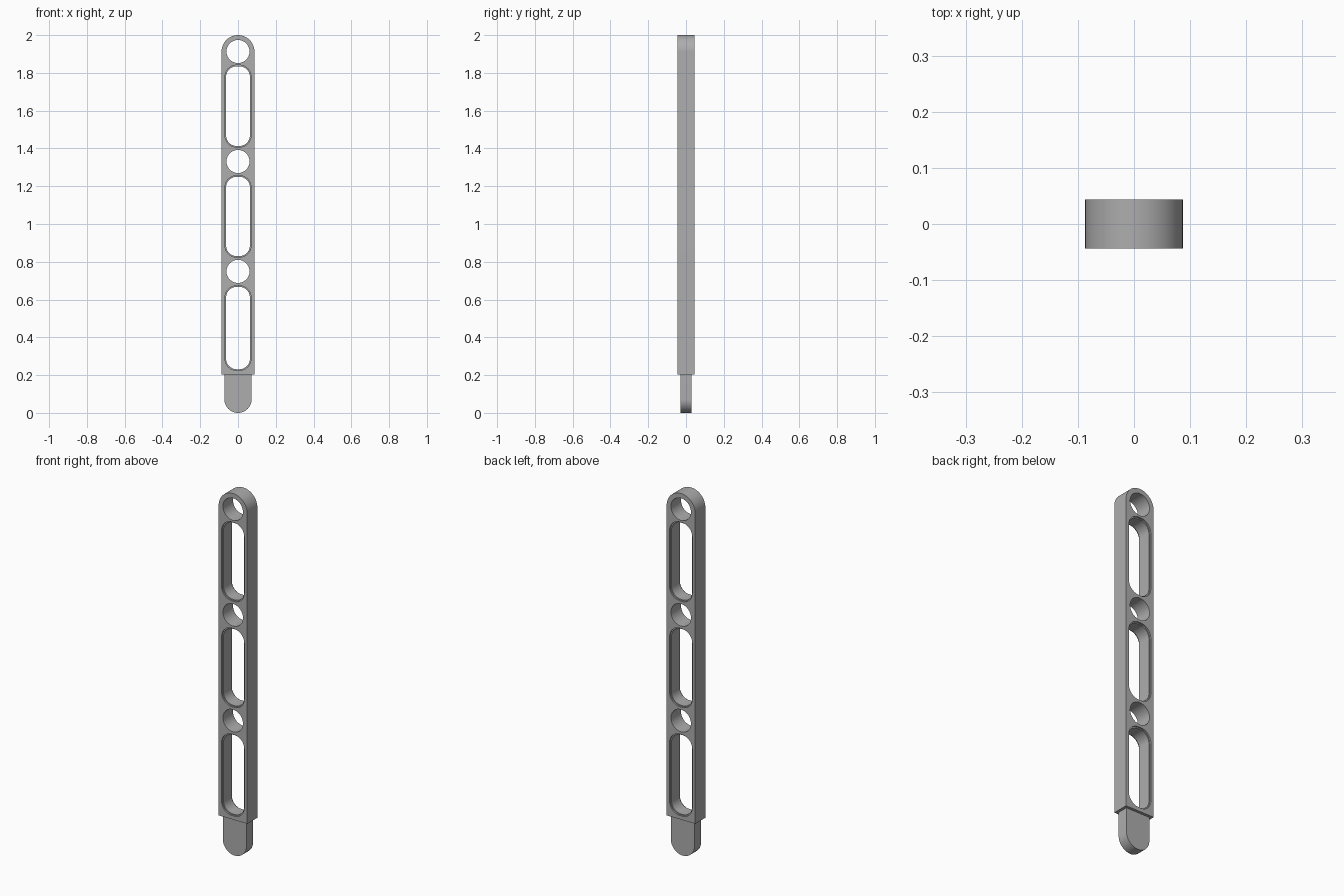
import bpy, bmesh, math

if "Cube" in bpy.data.objects:
    bpy.data.objects.remove(bpy.data.objects["Cube"])

HALF_W, HALF_D = 0.087, 0.044
BAR_BOTTOM, BAR_TOP = 0.204, 2.0
RIM_DEPTH = 0.008

grey = bpy.data.materials.new("mid_grey")
grey.use_nodes = True
colour = (0.42, 0.42, 0.42, 1)
grey.diffuse_color = colour
grey.node_tree.nodes["Principled BSDF"].inputs["Base Color"].default_value = colour


def rounded_outline(half_w, z0, z1, r_low, r_high, steps=16):
    """Outline in x and z with its own radius for lower and upper corners."""
    points = []
    corners = [(1, z0, r_low, -90), (1, z1, r_high, 0),
               (-1, z1, r_high, 90), (-1, z0, r_low, 180)]
    for side, z, r, start in corners:
        cx = side * (half_w - r)
        cz = z + r if z == z0 else z - r
        for i in range(steps + 1 if r else 1):
            a = math.radians(start + 90 * i / steps)
            points.append((cx + r * math.cos(a), cz + r * math.sin(a)))
    return points


def prism(name, outline, y0, y1):
    """Extrude an outline from y0 to y1."""
    bm = bmesh.new()
    face = bm.faces.new([bm.verts.new((x, y0, z)) for x, z in outline])
    grown = bmesh.ops.extrude_face_region(bm, geom=[face])
    moved = [v for v in grown["geom"] if isinstance(v, bmesh.types.BMVert)]
    bmesh.ops.translate(bm, verts=moved, vec=(0, y1 - y0, 0))
    bmesh.ops.remove_doubles(bm, verts=bm.verts, dist=1e-5)
    bmesh.ops.recalc_face_normals(bm, faces=bm.faces)
    mesh = bpy.data.meshes.new(name)
    bm.to_mesh(mesh)
    bm.free()
    mesh.materials.append(grey)
    obj = bpy.data.objects.new(name, mesh)
    bpy.context.collection.objects.link(obj)
    return obj


def activate(obj):
    bpy.ops.object.select_all(action="DESELECT")
    obj.select_set(True)
    bpy.context.view_layer.objects.active = obj


def cut(target, outline, y0, y1):
    """Subtract a prism from the target."""
    cutter = prism("cutter", outline, y0, y1)
    cutter.hide_render = True
    mod = target.modifiers.new("cut", "BOOLEAN")
    mod.operation, mod.solver, mod.object = "DIFFERENCE", "EXACT", cutter
    activate(target)
    bpy.ops.object.modifier_apply(modifier=mod.name)
    bpy.data.objects.remove(cutter)


# Long bar with a round top
bar = prism("bar", rounded_outline(HALF_W, BAR_BOTTOM, BAR_TOP, 0, HALF_W),
            -HALF_D, HALF_D)

# Round pin holes
for z in (0.749, 1.331, 1.913):
    cut(bar, rounded_outline(0.061, z - 0.061, z + 0.061, 0.061, 0.061), -0.1, 0.1)

# Long slots with a shallow stepped rim on both faces
for z0, z1 in ((0.225, 0.673), (0.824, 1.256), (1.407, 1.841)):
    inset = 0.006
    cut(bar, rounded_outline(0.063, z0 + inset, z1 - inset, 0.056, 0.056), -0.1, 0.1)
    rim = rounded_outline(0.069, z0, z1, 0.062, 0.062)
    cut(bar, rim, -0.1, RIM_DEPTH - HALF_D)
    cut(bar, rim, HALF_D - RIM_DEPTH, 0.1)

# Thin rounded tang below the bar
tang = prism("tang", rounded_outline(0.072, 0, BAR_BOTTOM, 0.072, 0), -0.029, 0.029)

for obj in (bar, tang):
    activate(obj)
    bpy.ops.object.shade_smooth_by_angle(angle=math.radians(30))
